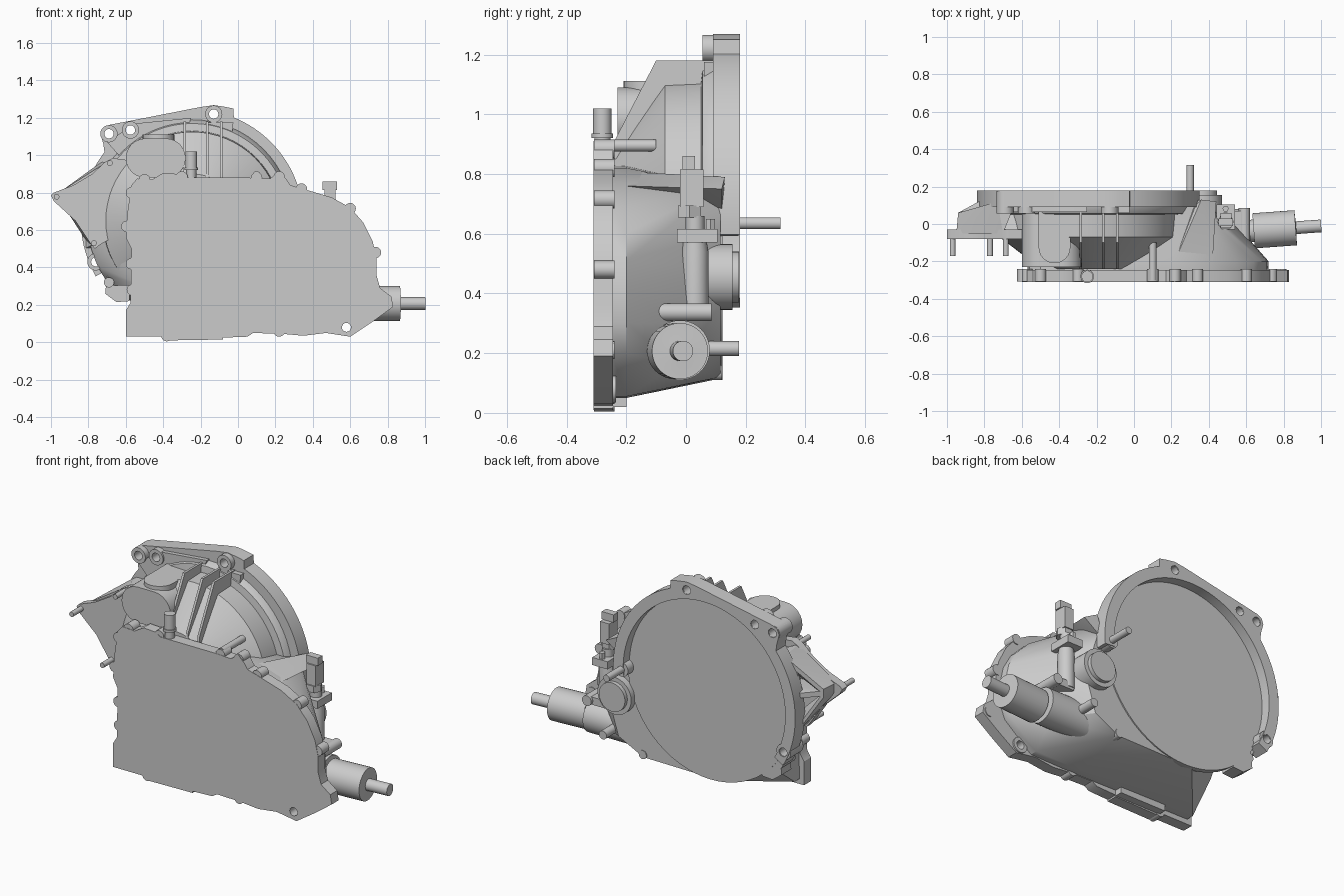
import bpy, bmesh
from math import cos, sin, pi, radians
from mathutils import Vector

CX, CZ = -0.245, 0.65          # bell housing axis


def shade(ob, angle=32):
    bpy.ops.object.select_all(action='DESELECT')
    ob.select_set(True)
    bpy.context.view_layer.objects.active = ob
    bpy.ops.object.shade_smooth_by_angle(angle=radians(angle))


def finish(name, bm):
    bmesh.ops.remove_doubles(bm, verts=bm.verts, dist=1e-5)
    bmesh.ops.recalc_face_normals(bm, faces=bm.faces)
    me = bpy.data.meshes.new(name)
    bm.to_mesh(me)
    bm.free()
    ob = bpy.data.objects.new(name, me)
    bpy.context.collection.objects.link(ob)
    shade(ob)
    return ob


def prism(name, pts, y0, y1):
    """Extrude an xz outline from y0 to y1."""
    bm = bmesh.new()
    f = bm.faces.new([bm.verts.new((x, y0, z)) for x, z in pts])
    g = bmesh.ops.extrude_face_region(bm, geom=[f])['geom']
    bmesh.ops.translate(bm, vec=(0, y1 - y0, 0),
                        verts=[v for v in g if isinstance(v, bmesh.types.BMVert)])
    return finish(name, bm)


def hull(name, pts):
    bm = bmesh.new()
    for p in pts:
        bm.verts.new(p)
    bmesh.ops.convex_hull(bm, input=bm.verts)
    bmesh.ops.delete(bm, geom=[v for v in bm.verts if not v.link_faces], context='VERTS')
    return finish(name, bm)


def box(name, lo, hi):
    return hull(name, [(x, y, z) for x in (lo[0], hi[0]) for y in (lo[1], hi[1]) for z in (lo[2], hi[2])])


def spin(name, p0, direction, profile, n=32, closed=False):
    """Revolve (distance, radius) pairs around an axis through p0."""
    bm = bmesh.new()
    q = Vector(direction).to_track_quat('Z', 'Y')
    rings = [[bm.verts.new(Vector(p0) + q @ Vector((r * cos(2 * pi * i / n), r * sin(2 * pi * i / n), d)))
              for i in range(n)] for d, r in profile]
    pairs = list(zip(rings, rings[1:])) + ([(rings[-1], rings[0])] if closed else [])
    for a, b in pairs:
        for i in range(n):
            bm.faces.new((a[i], a[(i + 1) % n], b[(i + 1) % n], b[i]))
    if not closed:
        bm.faces.new(rings[0])
        bm.faces.new(rings[-1])
    return finish(name, bm)


def cyl(name, p0, p1, r, n=24):
    d = Vector(p1) - Vector(p0)
    return spin(name, p0, d, [(0, r), (d.length, r)], n)


def tube(name, x, z, y0, y1, ro, ri):
    return spin(name, (x, y0, z), (0, 1, 0), [(0, ri), (0, ro), (y1 - y0, ro), (y1 - y0, ri)], 24, True)


def arc(a0, a1, r, n, cx=CX, cz=CZ):
    return [(cx + r * cos(radians(a0 + (a1 - a0) * i / n)), cz + r * sin(radians(a0 + (a1 - a0) * i / n)))
            for i in range(n + 1)]


def drill(ob, holes, r):
    for x, z in holes:
        c = cyl('drill_helper', (x, -1, z), (x, 1, z), r)
        c.hide_render = True
        m = ob.modifiers.new('hole', 'BOOLEAN')
        m.operation, m.object = 'DIFFERENCE', c
        bpy.context.view_layer.objects.active = ob
        bpy.ops.object.modifier_apply(modifier=m.name)
        bpy.data.objects.remove(c)
    shade(ob)


# bell housing shell with closed floor
spin('bell_shell', (CX, 0, CZ), (0, 1, 0),
     [(-0.24, 0.25), (-0.07, 0.475), (0.05, 0.48), (0.055, 0.52), (0.09, 0.54), (0.122, 0.54)], 64)
hull('bell_skirt', [(x, y, z) for y in (0.06, 0.11) for x, z in arc(186, 218, 0.56, 8)]
     + [(-0.5, y, z) for y in (-0.2, 0.11) for z in (0.3, 0.6)])

# C-shaped mounting rim with bolt lugs
lugs = [(-0.69, 1.115), (-0.575, 1.135), (-0.13, 1.22), (-0.76, 0.43)]
outline = (arc(-5, 68, 0.595, 24) + [(-0.025, 1.25), (-0.075, 1.26), (-0.13, 1.268), (-0.2, 1.258),
           (-0.69, 1.162), (-0.722, 1.148), (-0.735, 1.115), (-0.72, 1.06)]
           + arc(142, 210, 0.595, 20) + arc(210, -5, 0.53, 56))
rim = prism('mounting_rim', outline, 0.09, 0.18)
drill(rim, lugs, 0.026)
for i, (x, z) in enumerate(lugs):
    tube(f'rim_lug_{i}', x, z, 0.055, 0.175, 0.046, 0.025)
prism('rim_top_step', [(-0.2, 1.12), (-0.03, 1.12), (-0.025, 1.175), (-0.17, 1.175)], 0.06, 0.1)
web = prism('rim_web', [(-0.7, 1.07), (-0.62, 0.98), (-0.3, 1.06), (-0.25, 1.2), (-0.55, 1.17)], 0.065, 0.1)
drill(web, lugs[:2], 0.026)

# front cover plate
plate_pts = [(-0.6, 0.03), (-0.6, 0.17), (-0.575, 0.21), (-0.57, 0.5), (-0.6, 0.56), (-0.59, 0.7),
             (-0.57, 0.84), (-0.54, 0.875), (-0.46, 0.87), (-0.4, 0.905), (-0.32, 0.9), (-0.29, 0.88),
             (0.06, 0.88), (0.17, 0.875), (0.22, 0.91), (0.26, 0.87), (0.28, 0.84), (0.4, 0.805), (0.5, 0.775),
             (0.6, 0.72), (0.67, 0.64), (0.72, 0.54), (0.74, 0.45), (0.74, 0.36), (0.76, 0.29),
             (0.82, 0.245), (0.83, 0.19), (0.72, 0.11), (0.6, 0.03), (0.47, 0.05), (0.35, 0.035),
             (0.24, 0.045), (0.08, 0.05), (0.05, 0.03), (-0.08, 0.025), (-0.08, 0.015), (-0.38, 0.01),
             (-0.41, 0.03)]
plate = prism('front_cover', plate_pts, -0.31, -0.245)
drill(plate, [(0.58, 0.08)], 0.025)

# bolt tabs around the cover edge
tabs = [(0.1, 0.88), (0.22, 0.885), (0.34, 0.82), (0.6, 0.715), (0.735, 0.48), (0.785, 0.21), (-0.3, 0.885),
        (-0.5, 0.87), (-0.57, 0.8), (-0.595, 0.62), (-0.57, 0.42), (-0.565, 0.28), (0.22, 0.06), (-0.38, 0.035)]
for i, (x, z) in enumerate(tabs):
    cyl(f'cover_tab_{i}', (x, -0.308, z), (x, -0.24, z), 0.03, 20)
tube('drilled_tab', 0.58, 0.08, -0.308, -0.235, 0.045, 0.024)

# gear case, tapering from the cover back to the bell
front = [(-0.57, 0.06), (-0.55, 0.5), (-0.56, 0.8), (-0.5, 0.84), (0.2, 0.82), (0.4, 0.77), (0.55, 0.69),
         (0.64, 0.6), (0.69, 0.51), (0.71, 0.42), (0.72, 0.3), (0.68, 0.2), (0.5, 0.055), (0.2, 0.05)]
mid = [(-0.55, 0.2), (-0.45, 0.11), (0.35, 0.1), (0.54, 0.16), (0.57, 0.3), (0.3, 0.77), (-0.5, 0.8)]
back = [(-0.5, 0.3), (-0.3, 0.115), (0.2, 0.12), (0.36, 0.2), (0.41, 0.36), (0.4, 0.48), (0.37, 0.6),
        (0.32, 0.76), (-0.4, 0.75)]
hull('gear_case', [(x, y, z) for y, ps in ((-0.25, front), (-0.2, front), (-0.03, mid), (0.115, back))
                   for x, z in ps])
hull('top_corner_web', [(0.2, -0.24, 0.81), (0.2, -0.24, 0.7), (0.33, 0.1, 0.78), (0.36, 0.13, 0.79),
                        (0.44, 0.12, 0.75), (0.3, 0.12, 0.65), (0.42, -0.2, 0.76)])
cyl('differential_housing', (-0.15, -0.02, 0.21), (0.62, -0.02, 0.21), 0.1, 40)
box('sump_ledge', (-0.38, -0.28, 0.02), (-0.08, -0.2, 0.07))

# slanted cooling ribs on top of the bell
for i, x in enumerate((-0.285, -0.165, -0.09)):
    hull(f'bell_rib_{i}', [(x + s, y, z) for s in (-0.007, 0.007) for y, z in
                          ((-0.24, 0.85), (-0.24, 0.91), (-0.1, 1.18), (0.09, 1.18), (0.09, 0.85))])

# rounded selector housing with pad on top
lobe = arc(-90, 90, 0.105, 12, -0.385, 0.985) + arc(90, 270, 0.105, 12, -0.495, 0.985)
prism('selector_housing', lobe, -0.23, 0.07)
bm = bmesh.new()
pad = [(-0.51, 0.11), (-0.34, 0.11)] + [(-0.425 + 0.085 * cos(a * pi / 12), -0.125 - 0.085 * sin(a * pi / 12))
                                        for a in range(13)]
f = bm.faces.new([bm.verts.new((x, y, 1.05)) for x, y in pad])
g = bmesh.ops.extrude_face_region(bm, geom=[f])['geom']
bmesh.ops.translate(bm, vec=(0, 0, 0.062), verts=[v for v in g if isinstance(v, bmesh.types.BMVert)])
finish('selector_pad', bm)

# breather and top boss
spin('breather', (-0.25, -0.28, 0.88), (0, 0, 1),
     [(0, 0.027), (0.04, 0.027), (0.04, 0.036), (0.055, 0.036), (0.055, 0.031), (0.14, 0.031)], 24)
cyl('top_boss', (0.1, -0.3, 0.895), (0.1, -0.1, 0.895), 0.02)

# left mounting bracket: face plate, webs and studs
prism('bracket_plate', [(-1.0, 0.785), (-0.985, 0.755), (-0.87, 0.65), (-0.79, 0.53), (-0.765, 0.5),
                        (-0.74, 0.52), (-0.6, 0.6), (-0.56, 0.97), (-0.67, 0.985), (-0.71, 0.965),
                        (-0.78, 0.9), (-0.88, 0.84), (-0.985, 0.8)], -0.08, -0.03)
webs = [((-0.95, 0.79), (-0.7, 0.95)), ((-0.95, 0.77), (-0.77, 0.54)), ((-0.95, 0.78), (-0.7, 0.76))]
for i, ((xa, za), (xb, zb)) in enumerate(webs):
    hull(f'bracket_web_{i}', [(x, y, z + s) for s in (-0.015, 0.015) for x, y, z in
                             ((xa, -0.05, za), (xa + 0.01, 0.06, za), (-0.83 if i == 2 else xb - 0.03, 0.12, zb),
                              (xb, -0.05, zb), (xb + 0.06, 0.1, zb))])
hull('bracket_root', [(-0.72, -0.04, 0.95), (-0.72, -0.04, 0.55), (-0.8, 0.1, 0.9), (-0.82, 0.1, 0.5),
                      (-0.5, -0.07, 0.95), (-0.5, -0.07, 0.55), (-0.5, 0.1, 0.9), (-0.5, 0.1, 0.5)])
for i, (x, z) in enumerate([(-0.97, 0.778), (-0.685, 0.958), (-0.77, 0.53)]):
    cyl(f'bracket_stud_{i}', (x, -0.17, z), (x, -0.03, z), 0.015, 16)

# lower left lugs of the bell
prism('lower_left_lug', [(-0.71, 0.26), (-0.65, 0.215), (-0.58, 0.22), (-0.58, 0.4), (-0.7, 0.36)], 0.03, 0.12)
cyl('lower_left_boss', (-0.69, 0.0, 0.32), (-0.69, 0.12, 0.32), 0.027)

# output flange and shaft on the right, slightly tilted
axis = Vector((0.37, 0.027, 0)).normalized()
spin('output_drum', (0.55, -0.043, 0.207), axis,
     [(0, 0.075), (0.07, 0.075), (0.07, 0.06), (0.09, 0.06), (0.09, 0.094), (0.315, 0.094), (0.315, 0.085),
      (0.318, 0.034), (0.452, 0.034)], 40)

# sensor standing on its housing
spin('sensor_housing', (0.49, 0.03, 0.33), (0, 0, 1),
     [(0, 0.045), (0.21, 0.045), (0.24, 0.04), (0.27, 0.04), (0.27, 0.032), (0.33, 0.032)])
box('sensor_flange', (0.44, -0.03, 0.57), (0.54, 0.105, 0.615))
cyl('sensor_bolt', (0.49, 0.082, 0.6), (0.49, 0.082, 0.65), 0.017, 6)
cyl('sensor_hex', (0.49, 0.012, 0.655), (0.49, 0.012, 0.695), 0.045, 6)
box('sensor_body', (0.462, -0.02, 0.69), (0.522, 0.058, 0.815))
box('sensor_plug', (0.453, -0.012, 0.815), (0.53, 0.03, 0.86))
cyl('side_arm', (0.59, -0.12, 0.337), (0.59, 0.085, 0.337), 0.03)
box('side_arm_web', (0.47, -0.08, 0.315), (0.59, 0.07, 0.36))

# rear bosses and dowel pins
spin('starter_boss', (0.36, 0.0, 0.455), (0, 1, 0), [(0, 0.11), (0.155, 0.11), (0.155, 0.085), (0.178, 0.085)], 40)
cyl('long_pin', (0.3, 0.05, 0.635), (0.3, 0.316, 0.635), 0.02)
cyl('long_pin_boss', (0.3, 0.05, 0.635), (0.3, 0.175, 0.635), 0.043)
cyl('lower_pin', (0.42, -0.02, 0.215), (0.42, 0.178, 0.215), 0.025)
cyl('bottom_boss', (0.2, -0.01, 0.135), (0.2, 0.12, 0.135), 0.025)
